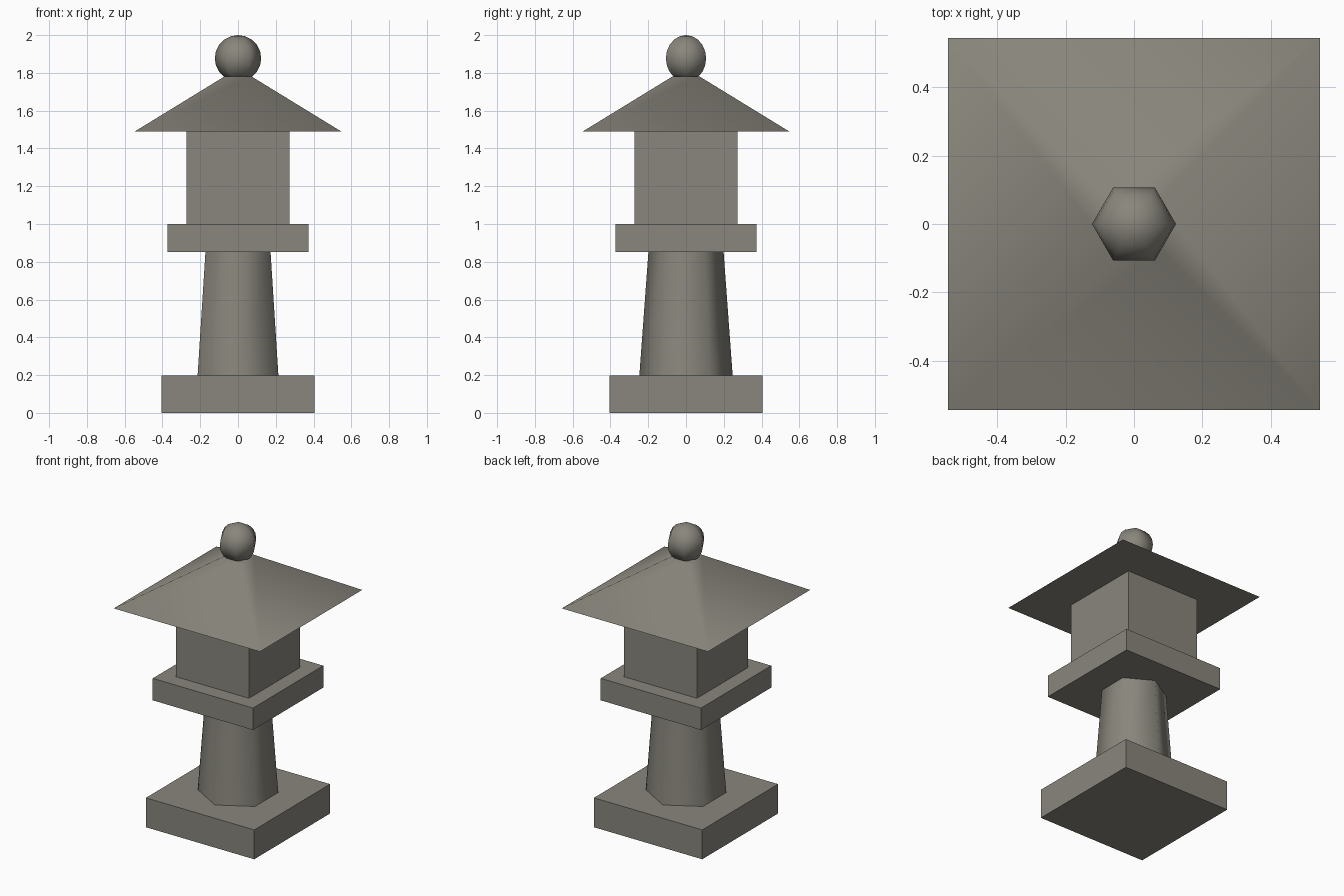
import bpy, bmesh, math

if "Cube" in bpy.data.objects:
    bpy.data.objects.remove(bpy.data.objects["Cube"])

stone = bpy.data.materials.new("weathered stone")
stone.diffuse_color = (0.25, 0.238, 0.202, 1)
stone.use_nodes = True
stone.node_tree.nodes["Principled BSDF"].inputs["Base Color"].default_value = stone.diffuse_color


def lathe(name, profile, sides, phase, smooth=False):
    """Stack rings of (radius, z); the ends are closed with flat caps."""
    bm = bmesh.new()
    rings = []
    for r, z in profile:
        if r < 1e-5:
            rings.append([bm.verts.new((0, 0, z))] * sides)
        else:
            rings.append([bm.verts.new((r * math.cos(phase + math.tau * i / sides),
                                        r * math.sin(phase + math.tau * i / sides), z))
                          for i in range(sides)])
    for low, high in zip(rings, rings[1:]):
        for i in range(sides):
            j = (i + 1) % sides
            loop = list(dict.fromkeys((low[i], low[j], high[j], high[i])))
            bm.faces.new(loop).smooth = smooth
    for ring in (rings[0], rings[-1]):
        if len(set(ring)) > 2:
            cap = bm.faces.new(ring)
            for e in cap.edges:
                e.smooth = False
    bmesh.ops.recalc_face_normals(bm, faces=bm.faces)
    mesh = bpy.data.meshes.new(name)
    bm.to_mesh(mesh)
    bm.free()
    mesh.materials.append(stone)
    obj = bpy.data.objects.new(name, mesh)
    bpy.context.collection.objects.link(obj)
    return obj


def slab(name, half, z0, z1):
    r = half * math.sqrt(2)
    return lathe(name, [(r, z0), (r, z1)], 4, math.pi / 4)


# Square blocks
slab("base", 0.404, 0.0, 0.198)
slab("platform", 0.374, 0.852, 1.0)
slab("lamp_box", 0.273, 1.0, 1.491)

# Tapered six-sided post, corners facing front and back
lathe("post", [(0.247, 0.198), (0.199, 0.852)], 6, math.pi / 2, True)

# Hipped roof with a small flat top
lathe("roof", [(0.545 * math.sqrt(2), 1.491), (0.07 * math.sqrt(2), 1.782)],
      4, math.pi / 4, True)

# Ball finial, six sides around
R, RINGS = 0.123, 10
lathe("finial", [(R * math.sin(math.pi * k / RINGS),
                  1.877 - R * math.cos(math.pi * k / RINGS))
                 for k in range(RINGS + 1)], 6, 0, True)
